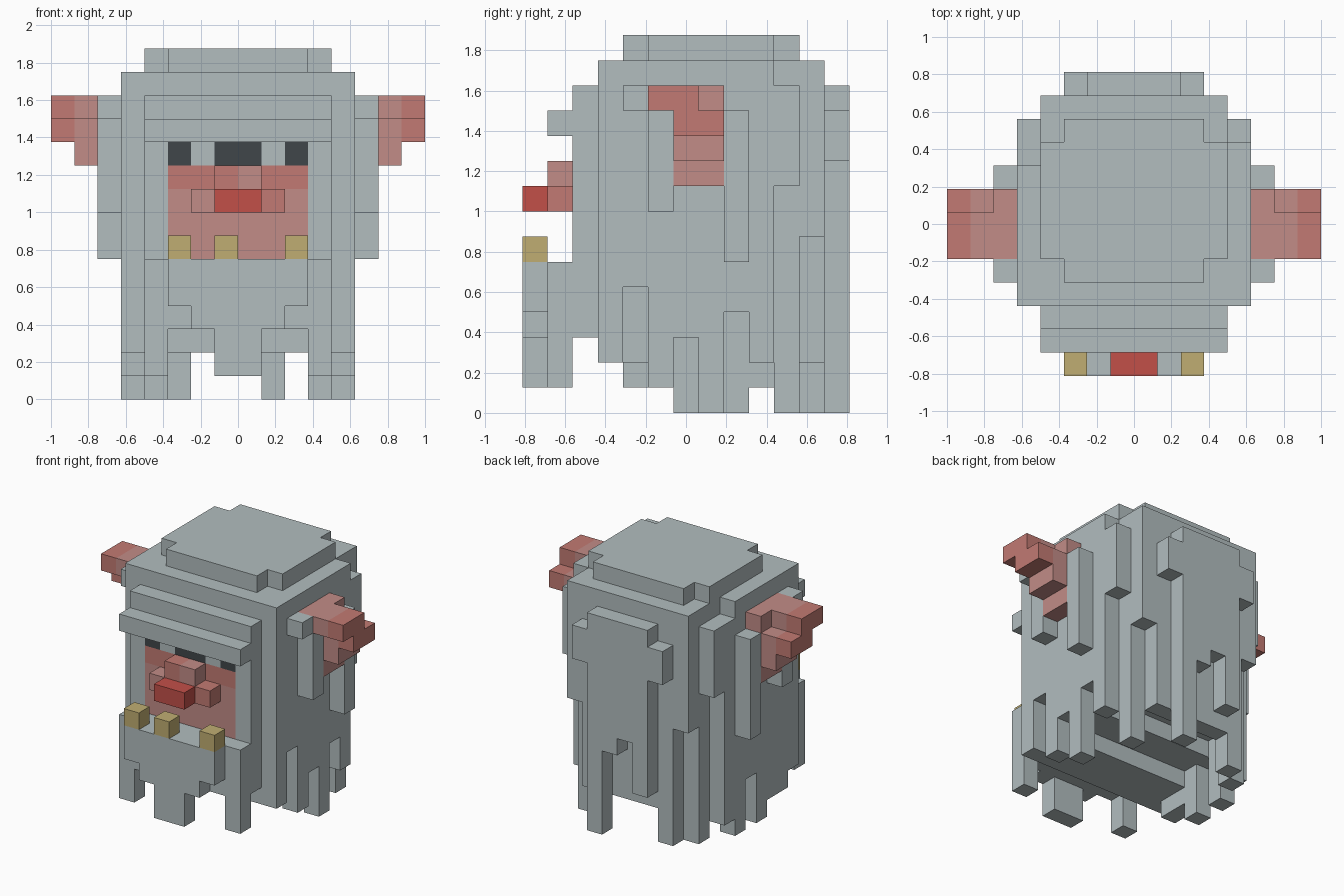
import bpy, bmesh
from mathutils import Vector

if "Cube" in bpy.data.objects:
    bpy.data.objects.remove(bpy.data.objects["Cube"], do_unlink=True)

U = 0.125          # size of one block
DEPTH = 13         # blocks from front to back


def material(name, srgb):
    lin = [((c / 255 + 0.055) / 1.055) ** 2.4 for c in srgb] + [1.0]
    m = bpy.data.materials.new(name)
    m.use_nodes = True
    m.diffuse_color = lin
    bsdf = m.node_tree.nodes["Principled BSDF"]
    bsdf.inputs["Base Color"].default_value = lin
    bsdf.inputs["Roughness"].default_value = 0.9
    return m


FUR = material("grey fur", (178, 189, 191))
SKIN = material("light pink skin", (194, 140, 135))
ROSE = material("dark pink skin", (194, 122, 115))
RED = material("nose red", (194, 80, 73))
GOLD = material("tooth gold", (192, 174, 114))
DARK = material("eye black", (64, 70, 74))

# The six outward directions, each with the corners of that side of a block
SIDES = {
    (1, 0, 0): ((1, 0, 0), (1, 1, 0), (1, 1, 1), (1, 0, 1)),
    (-1, 0, 0): ((0, 0, 0), (0, 0, 1), (0, 1, 1), (0, 1, 0)),
    (0, 1, 0): ((0, 1, 0), (0, 1, 1), (1, 1, 1), (1, 1, 0)),
    (0, -1, 0): ((0, 0, 0), (1, 0, 0), (1, 0, 1), (0, 0, 1)),
    (0, 0, 1): ((0, 0, 1), (1, 0, 1), (1, 1, 1), (0, 1, 1)),
    (0, 0, -1): ((0, 0, 0), (0, 1, 0), (1, 1, 0), (1, 0, 0)),
}


def part(name, mat, boxes):
    """Fuse boxes (x0, x1, y0, y1, z0, z1 in blocks) into one clean shell."""
    cells = {(x, y, z) for x0, x1, y0, y1, z0, z1 in boxes
             for x in range(x0, x1) for y in range(y0, y1) for z in range(z0, z1)}
    bm = bmesh.new()
    for x, y, z in sorted(cells):
        for (dx, dy, dz), corners in SIDES.items():
            if (x + dx, y + dy, z + dz) not in cells:
                bm.faces.new([bm.verts.new(Vector((x + a, y + b - DEPTH / 2, z + c)) * U)
                              for a, b, c in corners])
    bmesh.ops.remove_doubles(bm, verts=bm.verts, dist=1e-4)
    bmesh.ops.dissolve_limit(bm, angle_limit=0.01, verts=bm.verts, edges=bm.edges)
    me = bpy.data.meshes.new(name)
    bm.to_mesh(me)
    bm.free()
    me.materials.append(mat)
    ob = bpy.data.objects.new(name, me)
    bpy.context.collection.objects.link(ob)
    return ob


def both(boxes):
    """The boxes together with their mirror images across x = 0."""
    return boxes + [(-b[1], -b[0], *b[2:]) for b in boxes]


# Head and body core, with stepped crown and underside
part("body", FUR, [
    (-3, 3, 4, 11, 14, 15), (-4, 4, 5, 10, 14, 15),     # crown
    (-4, 4, 3, 12, 13, 14), (-5, 5, 3, 9, 13, 14), (4, 5, 9, 10, 13, 14),
    (-4, 4, 3, 6, 2, 13), (-4, 4, 6, 8, 3, 13), (-4, 4, 8, 11, 4, 13),
    (-3, 3, 11, 12, 2, 13),
])

# Shaggy side hair: one strand per block of depth, with its lower end
left_ends = [2, 5, 1, 3, 0, 4, 2]
right_ends = [2, 1, 1, 0, 3, 0, 1]
for name, x, ends in (("left_side_hair", 4, left_ends), ("right_side_hair", -5, right_ends)):
    part(name, FUR, [(x, x + 1, 3 + i, 4 + i, z, 13) for i, z in enumerate(ends)])

# Stepped corner locks at the back and strands reaching the ground
part("back_corner_locks", FUR, both([
    (4, 5, 10, 11, 9, 13), (3, 4, 11, 12, 7, 13), (3, 4, 10, 11, 0, 4)]))
part("back_strand", FUR, [(-3, -2, 11, 12, 0, 2)])

# Back hair with an uneven hem
hem = {-2: 3, -1: 6, 0: 5, 1: 0}
part("back_hair", FUR, both([(2, 3, 12, 13, 10, 12)])
     + [(x, x + 1, 12, 13, z, 13) for x, z in hem.items()])

# Loose tufts around the ears
part("ear_tufts", FUR, both([
    (5, 6, 4, 5, 12, 13), (5, 6, 5, 6, 8, 12), (5, 6, 8, 9, 6, 12)]))

# Hair framing the face, and the brow ridge
part("face_frame", FUR, both([(3, 4, 2, 3, 3, 13), (1, 2, 2, 3, 10, 11)])
     + [(-3, 3, 2, 3, 11, 13), (-3, 3, 2, 3, 3, 6)])
part("brow", FUR, [(-4, 4, 1, 2, 11, 12)])

# Beard in two layers
part("beard", FUR, both([
    (3, 4, 1, 2, 1, 6), (0, 3, 1, 2, 3, 6),
    (2, 3, 0, 1, 4, 6), (1, 2, 0, 1, 3, 6), (0, 1, 0, 1, 1, 6)]))

# Face
part("face", SKIN, [(-3, 3, 2, 3, 6, 9)])
part("cheek_band", ROSE, [(-3, 3, 2, 3, 9, 10)])
part("eyes", DARK, both([(2, 3, 2, 3, 10, 11)]) + [(-1, 1, 2, 3, 10, 11)])

# Nose
part("nose_bridge_right", ROSE, [(-1, 0, 1, 2, 8, 10)])
part("nose_bridge_left", SKIN, [(0, 1, 1, 2, 8, 10)])
part("nostril_right", SKIN, [(-2, -1, 1, 2, 8, 9)])
part("nostril_left", ROSE, [(1, 2, 1, 2, 8, 9)])
part("nose_tip", RED, [(-1, 1, 0, 1, 8, 9)])

# Teeth
part("teeth", GOLD, [(x, x + 1, 0, 1, 6, 7) for x in (-3, -1, 2)])

# Ears, stepped underneath, with darker tips
part("ears", SKIN, both([
    (5, 7, 5, 7, 12, 13), (5, 6, 7, 8, 12, 13), (5, 7, 6, 8, 10, 12),
    (5, 6, 6, 8, 9, 10)]))
part("ear_tips", ROSE, both([(7, 8, 5, 7, 12, 13), (7, 8, 6, 8, 11, 12)]))
